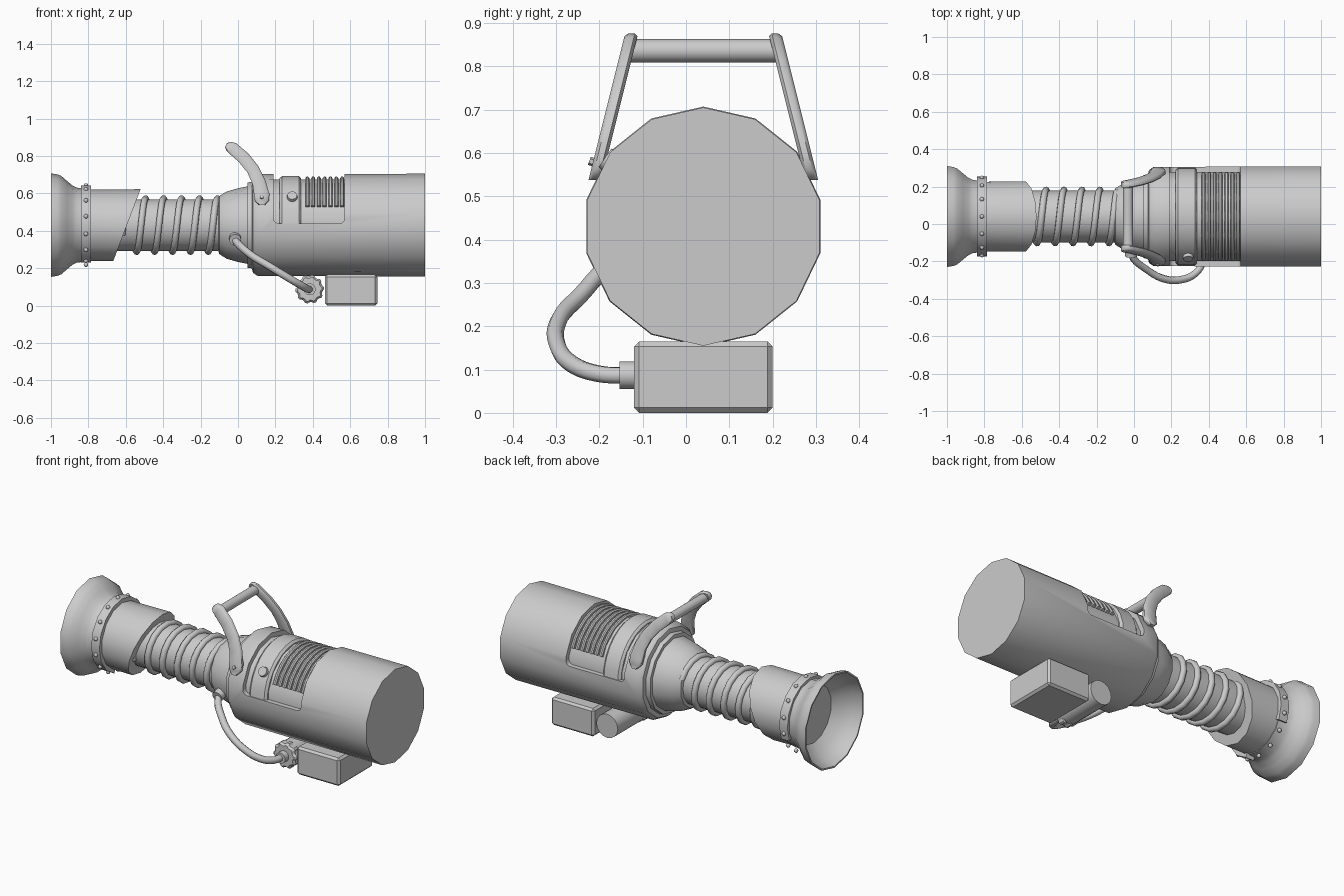
import bpy, bmesh
from math import sin, cos, pi, radians
from mathutils import Vector, Matrix

if "Cube" in bpy.data.objects:
    bpy.data.objects.remove(bpy.data.objects["Cube"])

CY, CZ = 0.04, 0.43   # centre line of the barrel, along x


def finish(name, bm, angle=35):
    bmesh.ops.recalc_face_normals(bm, faces=bm.faces)
    me = bpy.data.meshes.new(name)
    bm.to_mesh(me)
    bm.free()
    ob = bpy.data.objects.new(name, me)
    bpy.context.collection.objects.link(ob)
    smooth(ob, angle)
    return ob


def smooth(ob, angle=35):
    bpy.ops.object.select_all(action='DESELECT')
    ob.select_set(True)
    bpy.context.view_layer.objects.active = ob
    bpy.ops.object.shade_smooth_by_angle(angle=radians(angle))


def skin(bm, rings, wrap=False):
    # bridge equal rings of vertices; cap the two ends unless wrapped
    n = len(rings[0])
    for i in range(len(rings) if wrap else len(rings) - 1):
        a, b = rings[i], rings[(i + 1) % len(rings)]
        for j in range(n):
            k = (j + 1) % n
            bm.faces.new((a[j], a[k], b[k], b[j]))
    if not wrap:
        bm.faces.new(rings[0])
        bm.faces.new(rings[-1])


def polar(x, r, a):
    return (x, CY + r * cos(a), CZ + r * sin(a))


def lathe(name, profile, n=14, angle=35, shear=None):
    # full turn of (x, r) points
    bm = bmesh.new()
    rings = []
    for i, (x, r) in enumerate(profile):
        ring = []
        for j in range(n):
            a = pi / 2 + 2 * pi * j / n
            dx = shear * r * sin(a) if shear and i >= len(profile) - 2 else 0
            ring.append(bm.verts.new(polar(x + dx, r, a)))
        rings.append(ring)
    skin(bm, rings)
    return finish(name, bm, angle)


def arc(name, profile, a0, a1, n=14):
    # closed (x, r) section swept part way round
    bm = bmesh.new()
    rings = []
    for j in range(n + 1):
        a = radians(a0 + (a1 - a0) * j / n)
        rings.append([bm.verts.new(polar(x, r, a)) for x, r in profile])
    skin(bm, rings)
    return finish(name, bm)


def box(name, lo, hi, bevel=0):
    bm = bmesh.new()
    lo, hi = Vector(lo), Vector(hi)
    bmesh.ops.create_cube(bm, size=1, matrix=Matrix.Translation((lo + hi) / 2) @ Matrix.Diagonal((*(hi - lo), 1)))
    if bevel:
        bmesh.ops.bevel(bm, geom=bm.edges[:], offset=bevel, segments=1, affect='EDGES')
    return finish(name, bm, 30)


def rod(name, p, q, r, n=14, r2=None):
    p, q = Vector(p), Vector(q)
    d = q - p
    m = Matrix.Translation((p + q) / 2) @ d.to_track_quat('Z', 'Y').to_matrix().to_4x4()
    bm = bmesh.new()
    bmesh.ops.create_cone(bm, cap_ends=True, segments=n, radius1=r, radius2=r2 or r, depth=d.length, matrix=m)
    return finish(name, bm)


def tube(name, pts, r, kind='POLY'):
    cu = bpy.data.curves.new(name, 'CURVE')
    cu.dimensions = '3D'
    cu.bevel_depth, cu.bevel_resolution, cu.use_fill_caps = r, 2, True
    if kind == 'POLY':
        sp = cu.splines.new('POLY')
        sp.points.add(len(pts) - 1)
        for p, co in zip(sp.points, pts):
            p.co = (*co, 1)
    else:
        sp = cu.splines.new('BEZIER')
        sp.resolution_u = 5
        sp.bezier_points.add(len(pts) - 1)
        for p, co in zip(sp.bezier_points, pts):
            p.co = co
            p.handle_left_type = p.handle_right_type = 'AUTO'
    ob = bpy.data.objects.new(name, cu)
    bpy.context.collection.objects.link(ob)
    bpy.ops.object.select_all(action='DESELECT')
    ob.select_set(True)
    bpy.context.view_layer.objects.active = ob
    bpy.ops.object.convert(target='MESH')
    smooth(bpy.context.object, 50)


# Main housing with a recess cut in its upper half
body = lathe("housing", [(0.075, 0.235), (0.08, 0.255), (0.105, 0.272), (1, 0.275)])
cutter = box("recess_cutter", (0.19, -0.4, 0.44), (0.57, 0.5, 0.9))
bm = bmesh.new()
bm.from_mesh(cutter.data)
low = [e for e in bm.edges if all(v.co.z < 0.5 for v in e.verts) and abs(e.verts[0].co.x - e.verts[1].co.x) < 0.01]
bmesh.ops.bevel(bm, geom=low, offset=0.025, segments=3, profile=0.5, affect='EDGES')
bm.to_mesh(cutter.data)
bm.free()
cutter.hide_render = True
mod = body.modifiers.new("recess", 'BOOLEAN')
mod.operation, mod.object, mod.solver = 'DIFFERENCE', cutter, 'EXACT'
bpy.context.view_layer.objects.active = body
bpy.ops.object.modifier_apply(modifier="recess")
bpy.data.objects.remove(cutter)
smooth(body)
lathe("inner_core", [(0.15, 0.245), (0.6, 0.245)])

# Saddle band with button, and cooling ribs in the recess
arc("saddle_band", [(0.222, 0.22), (0.222, 0.25), (0.235, 0.262), (0.325, 0.262), (0.338, 0.25), (0.338, 0.22)], -1, 181)
rod("button", polar(0.29, 0.24, radians(145)), polar(0.29, 0.277, radians(145)), 0.032, 14, 0.026)
for i in range(7):
    x = 0.36 + i * 0.031
    arc(f"cooling_rib_{i}", [(x, 0.22), (x, 0.252), (x + 0.006, 0.259), (x + 0.015, 0.259), (x + 0.021, 0.252), (x + 0.021, 0.22)], 24, 156, 10)

# Neck, ribbed pipe and its spiral
lathe("neck", [(-0.105, 0.14), (-0.1, 0.155), (-0.06, 0.18), (0, 0.197), (0.05, 0.207), (0.05, 0.228), (0.08, 0.232)])
lathe("pipe", [(-0.75, 0.138), (-0.08, 0.138)], 16)
turns, pitch, seg = 5.5, 0.096, 16
tube("spiral", [(-0.62 + pitch * j / seg, CY - 0.142 * sin(2 * pi * j / seg + 1.2), CZ - 0.142 * cos(2 * pi * j / seg + 1.2))
                for j in range(int(turns * seg) + 1)], 0.018)

# Slanted collar, flared muzzle with a hollow mouth
lathe("collar", [(-0.86, 0.19), (-0.594, 0.192), (-0.594, 0.13)], shear=0.38)
lathe("muzzle", [(-0.8, 0.195), (-0.86, 0.2), (-0.885, 0.212), (-0.915, 0.237), (-0.945, 0.263), (-0.965, 0.271),
                 (-1, 0.277), (-1, 0.268), (-0.95, 0.25), (-0.9, 0.215), (-0.86, 0.17)])

# Clamp band, open at the lower back, with rivets all round
arc("clamp_band", [(-0.84, 0.17), (-0.84, 0.213), (-0.786, 0.213), (-0.786, 0.17)], -25, 250, 12)
for i in range(14):
    a = pi / 14 + 2 * pi * i / 14 + pi / 14 + pi / 14 * (-1)
    bm = bmesh.new()
    bmesh.ops.create_uvsphere(bm, u_segments=8, v_segments=6, radius=0.012,
                              matrix=Matrix.Translation(polar(-0.813, 0.212, a)))
    finish(f"rivet_{i}", bm, 60)

# Carrying handle: two curved arms, a grip bar and pivot bolts
path = [(-0.064, 0.858, 0.012), (-0.052, 0.852, 0.026), (-0.03, 0.842, 0.033), (0.03, 0.79, 0.034), (0.08, 0.728, 0.034),
        (0.112, 0.66, 0.036), (0.127, 0.59, 0.041), (0.128, 0.56, 0.038), (0.128, 0.537, 0.016)]
for side, tag in ((-1, "front"), (1, "back")):
    bm = bmesh.new()
    rings = []
    for i, (x, z, w) in enumerate(path):
        a, b = path[max(i - 1, 0)], path[min(i + 1, len(path) - 1)]
        d = Vector((b[0] - a[0], 0, b[1] - a[1])).normalized()
        out = Vector((-d.z, 0, d.x))
        ring = []
        for u, v in ((1, .5), (.75, 1), (-.75, 1), (-1, .5), (-1, -.5), (-.75, -1), (.75, -1), (1, -.5)):
            p = Vector((x, 0, z)) + out * (w * u)
            y = CY + side * (0.172 + 0.25 * (0.85 - p.z) + 0.015 * v)
            ring.append(bm.verts.new((p.x, y, p.z)))
        rings.append(ring)
    skin(bm, rings)
    finish(f"handle_arm_{tag}", bm, 50)
    if side < 0:
        y = CY + side * 0.245
        rod("handle_bolt", (0.127, y + 0.02, 0.573), (0.127, y - 0.008, 0.58), 0.02, 12)
        rod("handle_bolt_head", (0.127, y, 0.575), (0.127, y - 0.018, 0.582), 0.01, 6)
rod("handle_grip", (-0.032, CY - 0.17, 0.836), (-0.032, CY + 0.17, 0.836), 0.027)

# Battery box and round canister with a knurled front
box("battery_box", (0.465, -0.12, 0), (0.745, 0.2, 0.165), 0.012)
rod("canister", (0.383, -0.1, 0.087), (0.383, 0.19, 0.087), 0.07, 16)
bm = bmesh.new()
rings = []
for y, s in ((-0.118, 0.85), (-0.105, 1), (-0.075, 1), (-0.065, 0.9)):
    rings.append([bm.verts.new((0.383 + s * r * cos(a), y, 0.087 + s * r * sin(a)))
                  for j in range(40) for a, r in [(2 * pi * j / 40, 0.077 if j % 4 < 2 else 0.069)]])
skin(bm, rings)
finish("knurled_cap", bm, 25)
rod("hose_socket", (0.383, -0.09, 0.087), (0.383, -0.153, 0.087), 0.032)

# Hose from the neck down to the canister
tube("hose", [(-0.015, -0.1, 0.365), (-0.012, -0.165, 0.345), (0.07, -0.245, 0.27), (0.16, -0.293, 0.215), (0.25, -0.298, 0.16),
              (0.33, -0.262, 0.112), (0.37, -0.2, 0.09), (0.383, -0.13, 0.086)], 0.02, 'BEZIER')
rod("hose_fitting", (-0.015, -0.1, 0.372), (-0.015, -0.172, 0.35), 0.032, 12)
